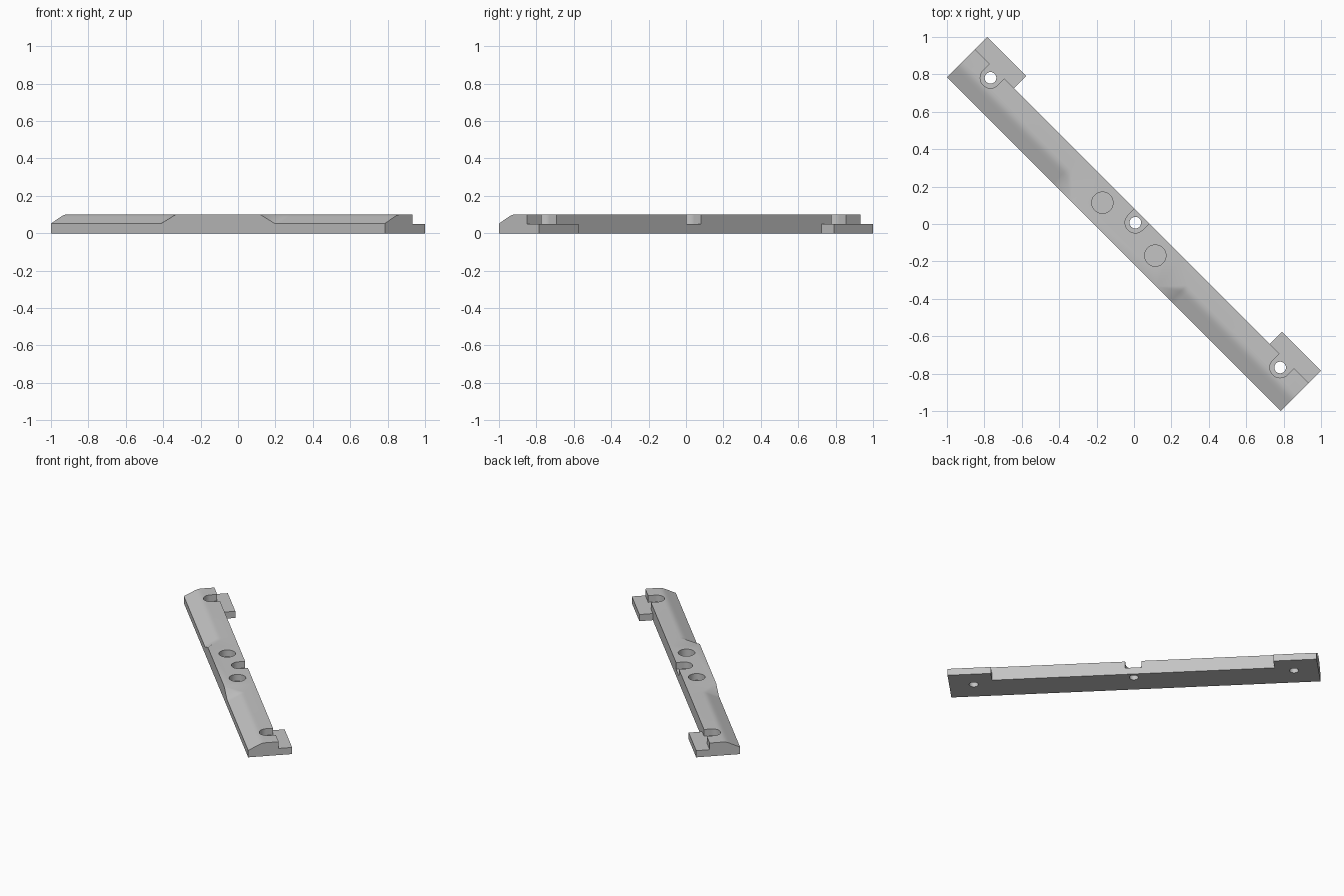
import bpy, bmesh, math
from mathutils import Matrix

if "Cube" in bpy.data.objects:
    bpy.data.objects.remove(bpy.data.objects["Cube"])

HALF_LEN, SIDE, STEP = 1.262, 0.152, 0.059   # bar half length, half width, rear wall of the bar
TOP, LEDGE = 0.10, 0.05                      # full height, height of end tabs and pocket floors
TAB_IN = 0.966                               # inner end of each tab
SCREWS = (1.095, 0.0, -1.095)                # screw positions along the bar
SCREW_V = 0.01

grey = bpy.data.materials.new("light grey")
grey.diffuse_color = (0.55, 0.55, 0.55, 1)
grey.use_nodes = True
grey.node_tree.nodes["Principled BSDF"].inputs["Base Color"].default_value = grey.diffuse_color


def finish(name, bm):
    bmesh.ops.recalc_face_normals(bm, faces=bm.faces)
    mesh = bpy.data.meshes.new(name)
    bm.to_mesh(mesh)
    bm.free()
    ob = bpy.data.objects.new(name, mesh)
    bpy.context.collection.objects.link(ob)
    return ob


def prism(name, outline, z0, z1):
    bm = bmesh.new()
    low = [bm.verts.new((x, y, z0)) for x, y in outline]
    high = [bm.verts.new((x, y, z1)) for x, y in outline]
    bm.faces.new(low)
    bm.faces.new(high)
    n = len(outline)
    for i in range(n):
        j = (i + 1) % n
        bm.faces.new((low[i], low[j], high[j], high[i]))
    return finish(name, bm)


def circle(u, v, r, n=48):
    return [(u + r * math.cos(2 * math.pi * i / n), v + r * math.sin(2 * math.pi * i / n))
            for i in range(n)]


# Bar body: lofted sections, the front chamfer fades out towards the middle
chamfer = [(-SIDE, 0.052), (-0.086, 0.0845), (-0.072, 0.0912), (-0.06, 0.0958),
           (-0.048, 0.0988), (-0.034, TOP)]
stations = [(-HALF_LEN, 1), (-0.46, 1), (-0.43, 1), (-0.32, 0),
            (0.32, 0), (0.43, 1), (0.46, 1), (HALF_LEN, 1)]
bm = bmesh.new()
rings = []
for u, t in stations:
    pts = [(-SIDE, 0)]
    pts += [(-SIDE + t * (v + SIDE), TOP + t * (z - TOP)) for v, z in chamfer]
    pts += [(SIDE, TOP), (SIDE, 0)]
    rings.append([bm.verts.new((u, v, z)) for v, z in pts])
for a, b in zip(rings, rings[1:]):
    for i in range(len(a)):
        j = (i + 1) % len(a)
        bm.faces.new((a[i], a[j], b[j], b[i]))
bm.faces.new(rings[0])
bm.faces.new(rings[-1])
bmesh.ops.remove_doubles(bm, verts=bm.verts, dist=1e-5)
bar = finish("mounting_bar", bm)

# Rear cut between the two end tabs
cutters = [prism("rear_cut", [(-TAB_IN, STEP), (TAB_IN, STEP), (TAB_IN, 0.3), (-TAB_IN, 0.3)],
                 -0.1, 0.2)]

# Tab ledges together with the three open screw pockets
R = 0.055
outline = [(-1.4, 0.3), (1.4, 0.3), (1.4, STEP)]
for u in SCREWS:
    outline.append((u + R, STEP))
    outline += [(u + R * math.cos(math.pi * i / 24), SCREW_V - R * math.sin(math.pi * i / 24))
                for i in range(25)]
    outline.append((u - R, STEP))
outline.append((-1.4, STEP))
cutters.append(prism("ledge_cut", outline, LEDGE, 0.2))

# Screw holes and the two blind round recesses
for u in SCREWS:
    cutters.append(prism("screw_cut", circle(u, SCREW_V, 0.031), -0.1, 0.2))
for u in (-0.2, 0.2):
    cutters.append(prism("recess_cut", circle(u, -0.039, 0.057), LEDGE, 0.2))

for cutter in cutters:
    cutter.hide_render = True
    mod = bar.modifiers.new(cutter.name, 'BOOLEAN')
    mod.operation = 'DIFFERENCE'
    mod.solver = 'EXACT'
    mod.object = cutter

# Bake the cuts and turn the bar onto the diagonal
bpy.context.view_layer.update()
mesh = bpy.data.meshes.new_from_object(bar.evaluated_get(bpy.context.evaluated_depsgraph_get()))
bar.modifiers.clear()
bar.data = mesh
for cutter in cutters:
    bpy.data.objects.remove(cutter)
mesh.transform(Matrix.Rotation(-math.pi / 4, 4, 'Z'))
mesh.materials.clear()
mesh.materials.append(grey)

bpy.context.view_layer.objects.active = bar
bar.select_set(True)
bpy.ops.object.shade_smooth_by_angle(angle=math.radians(30))
